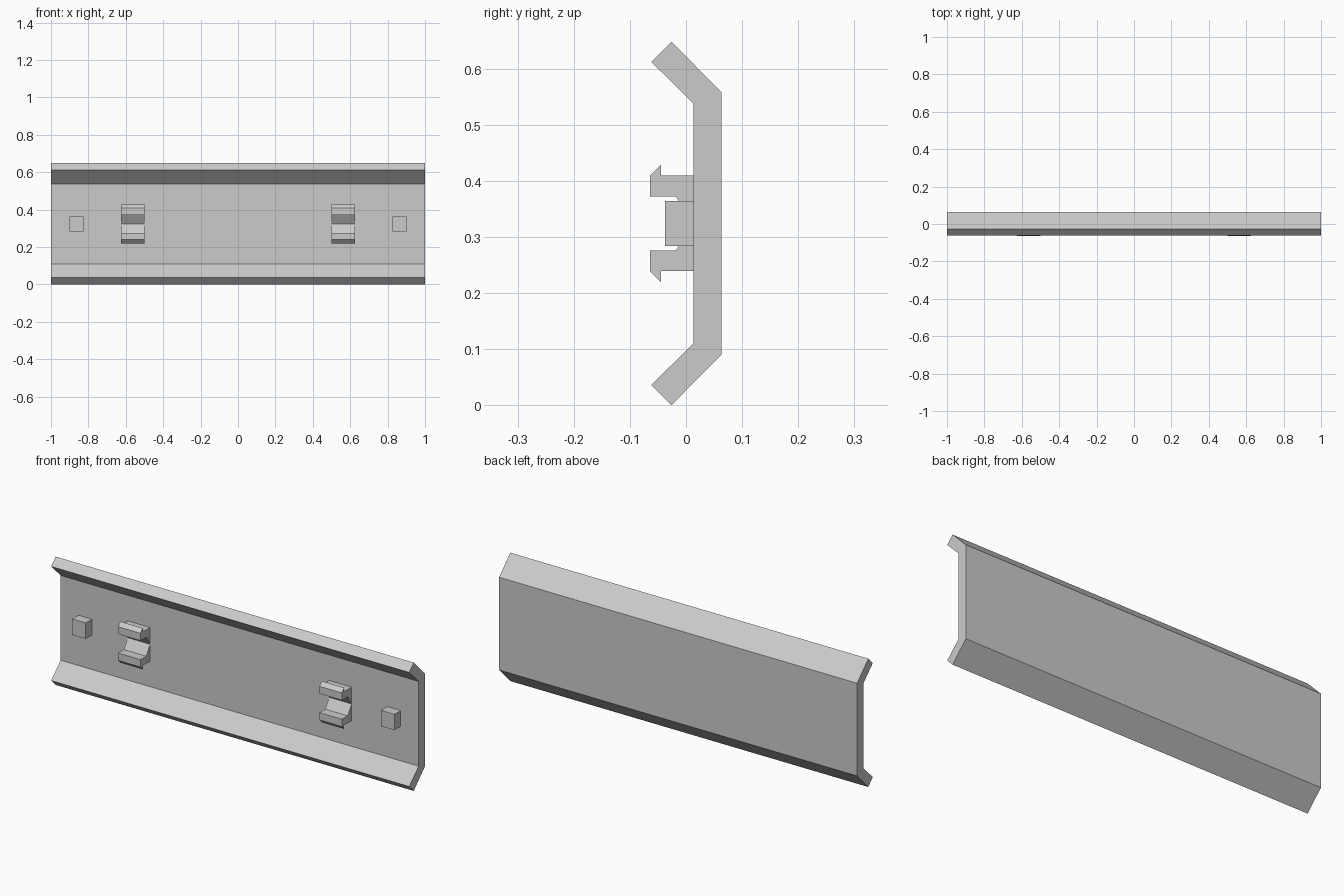
import bpy
import bmesh

if "Cube" in bpy.data.objects:
    bpy.data.objects.remove(bpy.data.objects["Cube"], do_unlink=True)

MID = 0.324      # height of the horizontal symmetry line
FACE = 0.013     # front surface of the flat panel

grey = bpy.data.materials.new("plain_grey")
grey.use_nodes = True
colour = (0.6, 0.6, 0.6, 1)
grey.diffuse_color = colour
grey.node_tree.nodes["Principled BSDF"].inputs["Base Color"].default_value = colour


def prism(name, upper_half, x0, x1):
    """Mirror a half profile of (y, height above MID) and extrude it along x."""
    lower = [(y, -h) for y, h in reversed(upper_half) if h > 0]
    bm = bmesh.new()
    verts = [bm.verts.new((x0, y, MID + h)) for y, h in upper_half + lower]
    cap = bm.faces.new(verts)
    out = bmesh.ops.extrude_face_region(bm, geom=[cap])
    moved = [v for v in out["geom"] if isinstance(v, bmesh.types.BMVert)]
    bmesh.ops.translate(bm, verts=moved, vec=(x1 - x0, 0, 0))
    bmesh.ops.recalc_face_normals(bm, faces=bm.faces)
    mesh = bpy.data.meshes.new(name)
    bm.to_mesh(mesh)
    bm.free()
    mesh.materials.append(grey)
    obj = bpy.data.objects.new(name, mesh)
    bpy.context.collection.objects.link(obj)
    return obj


# Long panel with both edges bent forward
prism("panel", [(0.063, 0.234), (-0.026, 0.324), (-0.062, 0.288), (FACE, 0.214)], -1, 1)

# Hooked clip: barbed arms joined by a V-shaped notch, rooted in the panel
root = FACE + 0.01
clip_profile = [(FACE, 0), (-0.018, 0.048), (-0.064, 0.048), (-0.064, 0.085),
                (-0.045, 0.104), (-0.045, 0.085), (root, 0.085)]
peg_profile = [(-0.037, 0.04), (root, 0.04)]

for side, sign in (("left", 1), ("right", -1)):
    prism(side + "_clip", clip_profile, sign * 0.5, sign * 0.625)
    prism(side + "_peg", peg_profile, sign * 0.825, sign * 0.9)
